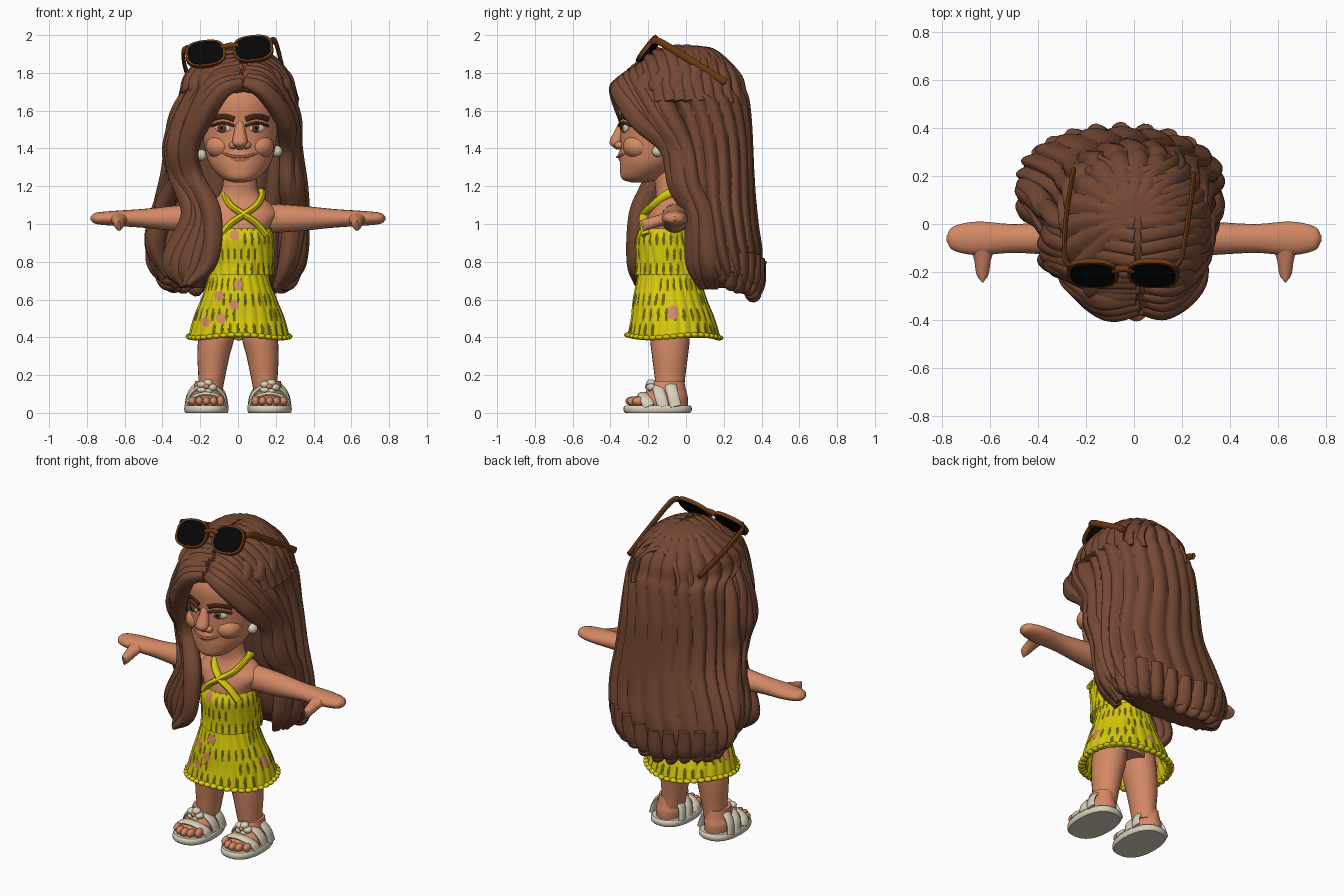
import bpy
import bmesh
from math import sin, cos, pi, sqrt, atan2, copysign, floor
from mathutils import Vector, Matrix

cube = bpy.data.objects.get("Cube")
if cube:
    bpy.data.objects.remove(cube, do_unlink=True)

def material(name, *rgb):
    mat = bpy.data.materials.new(name)
    mat.use_nodes = True
    mat.diffuse_color = (*rgb, 1)
    mat.node_tree.nodes["Principled BSDF"].inputs["Base Color"].default_value = (*rgb, 1)
    return mat

skin = material("skin", .66, .25, .13)
hair = material("brown hair", .18, .066, .034)
yellow = material("yellow fabric", .68, .59, .003)
olive = material("olive lace holes", .14, .125, .004)
cream = material("cream", .68, .63, .49)
black = material("black lens", .002, .002, .002)
shell = material("tortoiseshell", .15, .04, .006)
dark = material("dark brown", .06, .02, .01)
iris_brown = material("iris brown", .16, .05, .02)
lip = material("lip", .38, .12, .06)
made = []

def finish(name, bm, mats):
    bmesh.ops.recalc_face_normals(bm, faces=bm.faces)
    mesh = bpy.data.meshes.new(name)
    bm.to_mesh(mesh)
    bm.free()
    for mat in mats:
        mesh.materials.append(mat)
    obj = bpy.data.objects.new(name, mesh)
    bpy.context.collection.objects.link(obj)
    made.append(obj)
    return obj

def smooth_path(points, steps):
    """Spline through stations of (x, y, z, half width, half depth)."""
    points = [Vector(p) for p in points]
    ext = [2 * points[0] - points[1]] + points + [2 * points[-1] - points[-2]]
    out = []
    for a, b, c, d in zip(ext, ext[1:], ext[2:], ext[3:]):
        for t in (k / steps for k in range(steps)):
            out.append(b + (c - a) * (t / 2) + (2 * a - 5 * b + 4 * c - d) * (t * t / 2)
                       + (3 * b - a - 3 * c + d) * (t ** 3 / 2))
    return out + [points[-1]]

def tube(name, points, mats, ref=None, n=20, steps=6, lobes=0, depth=0, square=1, caps=True, rule=None):
    """Skin elliptical rings along a path; without ref the rings stay horizontal."""
    rows = smooth_path(points, steps)
    bm = bmesh.new()
    rings = []
    for i, row in enumerate(rows):
        centre, side, normal = Vector(row[:3]), Vector((1, 0, 0)), Vector((0, 1, 0))
        if ref:
            tangent = Vector(rows[min(i + 1, len(rows) - 1)][:3]) - Vector(rows[max(i - 1, 0)][:3])
            side = tangent.cross(Vector(ref)).normalized()
            normal = side.cross(tangent).normalized()
        ring = []
        for angle in (2 * pi * k / n for k in range(n)):
            swell = 1 + depth * (abs(cos(lobes / 2 * angle + .7 * sin(8 * centre.z))) - .6)
            u, v = [copysign(abs(w) ** square, w) * swell for w in (cos(angle), sin(angle))]
            ring.append(bm.verts.new(centre + side * u * max(row[3], .001) + normal * v * max(row[4], .001)))
        rings.append(ring)
    for r, s in zip(rings, rings[1:]):
        for k in range(n):
            bm.faces.new((r[k], r[(k + 1) % n], s[(k + 1) % n], s[k]))
    if caps:
        bm.faces.new(rings[0])
        bm.faces.new(rings[-1])
    if rule:
        for face in bm.faces:
            face.material_index = rule(face.calc_center_median())
    return finish(name, bm, mats)

def loft(name, x, rows, mats, **options):
    """Stack horizontal ellipses given as (z, y, half width, half depth)."""
    return tube(name, [(x, y, z, width, depth) for z, y, width, depth in rows], mats, **options)

def cord(name, points, radius, mat, ref=(0, 1, 0), thick=None):
    tube(name, [(*p, thick or radius, radius) for p in points], [mat], ref, n=12)

def ball(name, loc, size, mat, turn=0):
    bm = bmesh.new()
    place = Matrix.Translation(loc) @ Matrix.Rotation(turn, 4, 'Z') @ Matrix.Diagonal((*size, 1))
    bmesh.ops.create_uvsphere(bm, u_segments=20, v_segments=12, radius=1, matrix=place)
    finish(name, bm, [mat])

# Torso, neck and head
loft("torso_and_neck", .01, [(.46, -.07, .13, .1), (.7, -.09, .14, .14), (.95, -.1, .15, .13),
     (1.05, -.08, .2, .12), (1.11, -.07, .16, .1), (1.17, -.08, .1, .08), (1.3, -.1, .08, .08)], [skin], n=32)
loft("head", .01, [(1.22, -.25, .03, .04), (1.24, -.24, .09, .1), (1.3, -.2, .15, .15), (1.37, -.17, .18, .18),
     (1.5, -.15, .2, .2), (1.65, -.15, .2, .21), (1.76, -.15, .14, .16)], [skin], n=40)

def face_y(x):
    return -.15 - .2 * sqrt(1 - ((x - .01) / .2) ** 2)

# Facial features
loft("nose", .01, [(1.55, -.33, .02, .02), (1.49, -.35, .03, .03), (1.43, -.37, .04, .035),
     (1.395, -.355, .015, .015)], [skin])
ball("muzzle", (.01, -.3, 1.36), (.08, .06, .055), skin)
for s, tag in ((1, "left_"), (-1, "right_")):
    x = .01 + s * .09
    y = face_y(x)
    ball(tag + "nostril", (.01 + s * .036, -.352, 1.417), (.023, .026, .02), skin)
    ball(tag + "cheek", (.01 + s * .095, -.245, 1.41), (.085, .09, .07), skin, s * .4)
    ball(tag + "eye", (x, y + .004, 1.507), (.044, .012, .023), cream, s * .42)
    ball(tag + "iris", (x - .006, y - .003, 1.508), (.027, .01, .023), iris_brown, s * .42)
    ball(tag + "pupil", (x - .006, y - .009, 1.508), (.011, .006, .011), black, s * .42)
    for part, z, radius in (("lid", 1.535, .007), ("brow", 1.57, .015)):
        cord(tag + part, [(x + s * d * .03, face_y(x + s * d * .03) - .005, z - .004 * d * d)
             for d in range(-2, 3)], radius, dark, (0, 0, 1), .008)
    ball(tag + "earring", (.005 + s * .2, -.15, 1.375 + s * .01), (.03, .03, .03), cream)
cord("mouth", [(.01 + d, -.363 + 5.5 * d * d, 1.355 + 2.5 * d * d) for d in (-.09, -.05, 0, .05, .09)],
     .007, lip, (0, 0, 1))

# Arms, legs and sandals
for s, tag in ((1, "left_"), (-1, "right_")):
    tube(tag + "arm", [(s * x, -.06, 1.03, height, width) for x, height, width in (
        (.1, .08, .07), (.3, .07, .07), (.5, .05, .06), (.65, .04, .07), (.75, .03, .05), (.78, .01, .01))],
        [skin], (0, 1, 0))
    tube(tag + "thumb", [(s * .63, y, 1.06 + .3 * y, width, .03) for y, width in (
        (-.1, .05), (-.15, .035), (-.21, .025), (-.235, .006))], [skin], (0, 0, 1))
    tube(tag + "leg", [(s * x, -.085, z, radius, radius + .01) for z, x, radius in (
        (.1, .15, .065), (.18, .14, .07), (.3, .13, .085), (.4, .115, .095), (.55, .1, .09))], [skin], n=24)
    foot_x = s * .167
    loft(tag + "foot", foot_x, [(.03, -.15, .09, .16), (.08, -.13, .09, .14), (.12, -.1, .07, .1),
         (.17, -.09, .06, .08)], [skin], n=24)
    loft(tag + "sandal_sole", foot_x, [(z, -.15, .117 * k, .18 * k) for z, k in (
        (0, .95), (.01, 1), (.03, 1), (.04, .95))], [cream], n=36, square=.85, steps=2)
    for d in range(-2, 3):
        ball(tag + "toe", (foot_x + d * .037, -.287 + .009 * d * d, .062),
             (.021, .034, .024 if d * s > -2 else .03), skin)
    for part, y, height in (("toe_strap", -.225, .065), ("instep_strap", -.15, .11), ("ankle_strap", -.085, .13)):
        arch = [pi * k / 6 for k in range(7)]
        cord(tag + part, [(foot_x + .104 * cos(a), y + .03 * (1 - sin(a)), .033 + height * sin(a))
             for a in arch], .031, cream, thick=.013)
    for a in (2 * pi * k / 5 for k in range(5)):
        ball(tag + "flower_petal", (foot_x + .03 * cos(a), -.185, .135 + .024 * sin(a)), (.026, .026, .02), cream)
    ball(tag + "flower_centre", (foot_x, -.203, .14), (.016, .014, .014), skin)

# Dress with openwork: fabric, slits and skin showing through ovals
ovals = [(-.1, .62), (0, .68), (-.02, .57), (-.09, .5), (-.17, .48), (-.02, .94)]

def lace(p):
    windows = ovals if p.y < -.12 else [(0, .5)] if p.y > 0 else []
    if any(((p.x - x) / .024) ** 2 + ((p.z - z) / .027) ** 2 < 1 for x, z in windows):
        return 2
    if abs(p.y + .07) < .028 and abs(p.z - .53) < .04 - abs(p.y + .07) / 2:
        return 2
    row = floor(p.z / .08)
    turn = atan2(p.y + .08, p.x) * 16 / pi + row * .5
    skipped = sin(floor(turn) * 13 + row * 78) > .6
    u, v = turn % 1 - .5, p.z / .08 % 1 - .5
    return int(not skipped and (u / .2) ** 2 + (v / .44) ** 2 < 1)

fabric = [yellow, olive, skin]
skirt = loft("skirt", .005, [(.4, -.065, .266, .245), (.5, -.07, .24, .22), (.6, -.085, .2, .195),
             (.7, -.09, .165, .17), (.78, -.09, .15, .155)],
             fabric, n=240, steps=16, lobes=24, depth=.03, caps=False, rule=lace)
skirt.modifiers.new("Cloth thickness", 'SOLIDIFY').thickness = .012
loft("bodice", .02, [(.73, -.09, .175, .18), (.78, -.09, .17, .175), (.85, -.1, .17, .167),
     (.92, -.115, .168, .155), (.975, -.11, .155, .135)],
     fabric, n=240, steps=10, lobes=20, depth=.03, caps=False, rule=lace)
for a in (2 * pi * k / 40 for k in range(40)):
    ball("hem_scallop", (.005 + .26 * cos(a), -.065 + .24 * sin(a), .405 + .008 * sin(3 * a)),
         (.023, .023, .014), yellow)
for s in (1, -1):
    cord("halter_strap", [(.03 + s * x, y, z) for x, y, z in ((.12, -.21, .94), (.07, -.22, 1), (0, -.22, 1.05),
         (-.07, -.17, 1.1), (-.1, -.09, 1.16), (-.08, 0, 1.18))], .025, yellow, thick=.018)

# Main hair mass with strand grooves, swinging aside lower down
mass = [(1.945, .03, .03, .03), (1.92, .02, .14, .14), (1.8, -.02, .27, .3), (1.71, -.03, .3, .34),
        (1.65, .06, .31, .27), (1.5, .1, .32, .245), (1.2, .14, .345, .22), (1, .18, .4, .2),
        (.85, .2, .42, .2), (.74, .22, .39, .17), (.66, .24, .29, .1)]
tube("hair_mass", [(max(-.06, min(0, z / 6 - .2)), y, z, width, depth) for z, y, width, depth in mass],
     [hair], n=200, lobes=20, depth=.075)

# Strands combed sideways from the parting
for s in (1, -1):
    for i in range(9):
        strand = []
        for fall in (.04, .35, .7, 1.05, 1.4):
            y = -.2 + .05 * i + .05 * fall
            w = sqrt(1 - ((y + .02) / .34) ** 2)
            strand.append((.015 + s * .295 * w * sin(fall), y, 1.595 + .338 * w * cos(fall), .02, .036))
        tube("crown_strand", strand, [hair], (0, 1, 0), n=12)

# Locks fanned between two paths
def fan(name, inner, outer, count):
    for i in range(count):
        middle = [Vector(a).lerp(Vector(b), i / (count - 1)) for a, b in zip(inner, outer)]
        radii = [.03] + [.046 + .006 * sin(2 * j + i) for j in range(len(middle) - 2)] + [.014]
        tube(name, [(p.x + .01 * sin(i * 2 + j), p.y, p.z, r, r) for j, (p, r) in enumerate(zip(middle, radii))],
             [hair], (0, 1, 0), n=24, steps=8, lobes=4, depth=.12)

right_edge = [(.02, -.22, 1.86), (-.15, -.2, 1.8), (-.28, -.15, 1.6), (-.35, -.12, 1.4), (-.32, -.1, 1.25),
              (-.24, -.17, 1.05), (-.35, -.15, .8), (-.28, -.17, .67)]
fan("right_front_lock", [(.02, -.35, 1.75), (-.1, -.36, 1.7), (-.2, -.3, 1.55), (-.25, -.23, 1.4),
    (-.22, -.18, 1.25), (-.13, -.25, 1.05), (-.15, -.27, .8), (-.27, -.26, .68)], right_edge, 7)
fan("right_side_lock", right_edge[1:5] + [(-.38, .02, 1.1), (-.43, .07, .9), (-.38, .09, .73)],
    [(-.14, -.05, 1.87), (-.3, 0, 1.6), (-.34, .05, 1.4), (-.35, .06, 1.25), (-.4, .12, 1.1),
     (-.45, .16, .9), (-.4, .18, .7)], 5)
fan("left_front_lock", [(.03, -.35, 1.75), (.13, -.35, 1.7), (.24, -.25, 1.55), (.26, -.1, 1.4),
    (.27, -.05, 1.2), (.3, .04, 1.05), (.26, .04, .8), (.19, .08, .66)],
    [(.04, -.2, 1.86), (.16, -.2, 1.8), (.28, -.1, 1.6), (.29, 0, 1.4), (.32, .04, 1.2), (.32, .1, 1.05),
     (.3, .14, .8), (.24, .16, .66)], 6)

# Upturned curls along the bottom edge
for i in range(13):
    a = pi * (i / 12 * 1.1 - .05)
    curl = [(-.055 + k * cos(a), .22 + k * .44 * sin(a), z + .07 * (1 - sin(a)) + .012 * sin(5 * i), r, r)
            for k, z, r in ((.36, .82, .045), (.34, .7, .05), (.3, .64, .04), (.34, .64, .03), (.39, .7, .01))]
    tube("hair_end_curl", curl, [hair], (-sin(a), cos(a), 0), n=16, lobes=4, depth=.1)

# Sunglasses resting on the head
tilt = Matrix.Rotation(-.12, 4, 'Y') @ Matrix.Rotation(.91, 4, 'X')
for x, z in ((-.172, 1.9), (.08, 1.926)):
    for part, size, d, mat in (("frame_rim", .107, .011, shell), ("lens", .094, .014, black)):
        rim = loft("sunglasses_" + part, 0, [(h, 0, size, size * .8) for h in (-d, d)], [mat],
                   n=36, steps=1, square=.75)
        rim.matrix_world = Matrix.Translation((x, -.205, z)) @ tilt
cord("sunglasses_bridge", [(-.09, -.19, 1.93), (-.045, -.185, 1.945), (0, -.19, 1.94)], .015, shell)
for temple in ([(-.265, -.18, 1.93), (-.29, -.13, 1.91), (-.28, .05, 1.83), (-.25, .23, 1.75)],
               [(.175, -.18, 1.97), (.2, -.13, 1.96), (.23, .05, 1.85), (.25, .21, 1.75)]):
    cord("sunglasses_temple", temple, .019, shell, (0, 0, 1), .01)

# Smooth shading with crisp edges
bpy.ops.object.select_all(action='DESELECT')
for obj in made:
    obj.select_set(True)
bpy.context.view_layer.objects.active = made[0]
bpy.ops.object.shade_smooth_by_angle(angle=.7)
